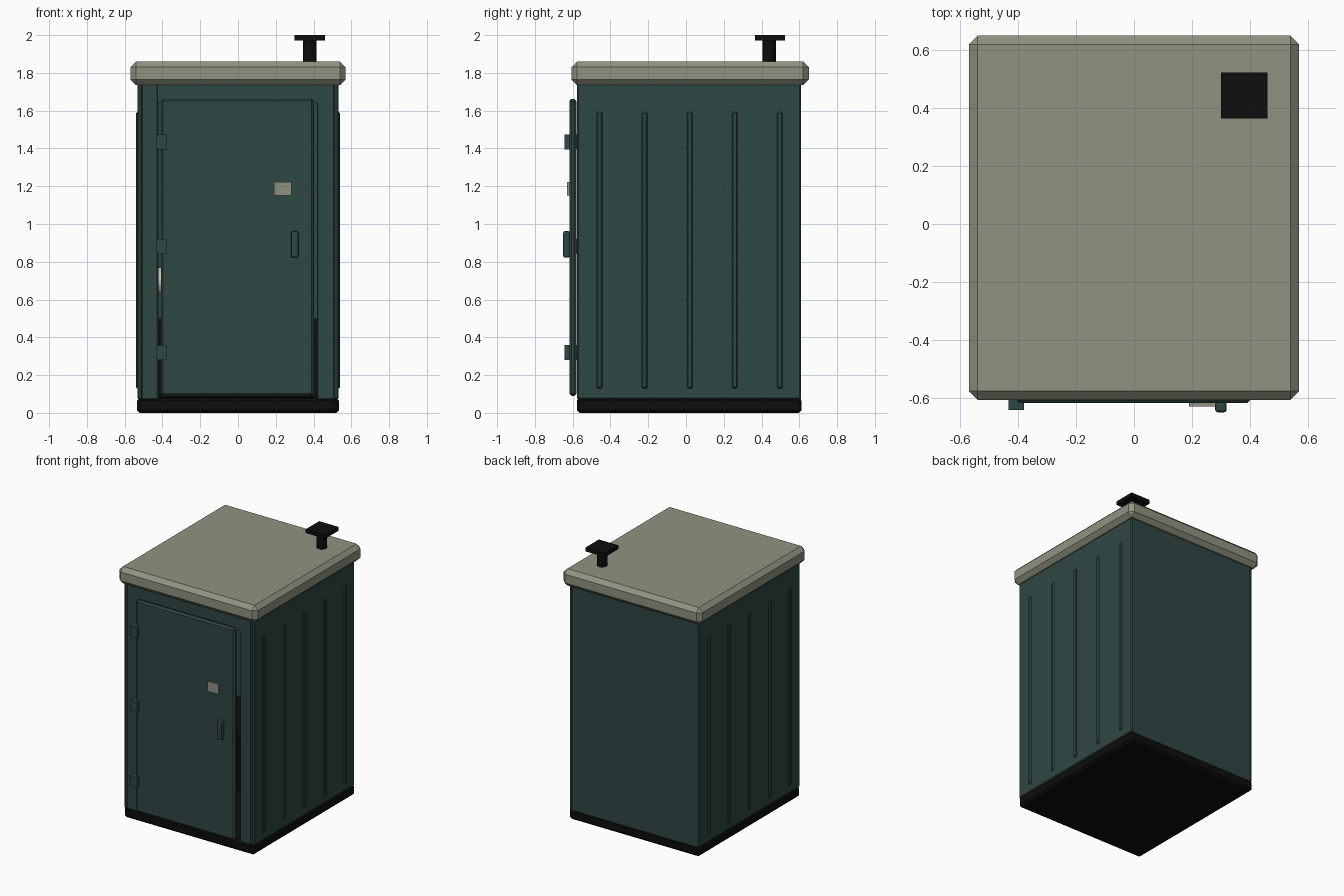
import bpy, math

if "Cube" in bpy.data.objects:
    bpy.data.objects.remove(bpy.data.objects["Cube"])


def material(name, rgb):
    m = bpy.data.materials.new(name)
    m.diffuse_color = (*rgb, 1)
    m.use_nodes = True
    m.node_tree.nodes["Principled BSDF"].inputs["Base Color"].default_value = m.diffuse_color
    return m


TEAL = material("dark teal plastic", (0.028, 0.063, 0.057))
BEIGE = material("grey beige plastic", (0.28, 0.29, 0.22))
BLACK = material("black plastic", (0.004, 0.004, 0.004))
PAPER = material("off white paper", (0.6, 0.56, 0.48))


def box(name, x, y, z, mat, bevel=0, segments=1):
    """Box from (min, max) ranges with optional chamfered edges."""
    bpy.ops.mesh.primitive_cube_add(size=1, location=[(a + b) / 2 for a, b in (x, y, z)])
    o = bpy.context.object
    o.name = name
    o.scale = [b - a for a, b in (x, y, z)]
    bpy.ops.object.transform_apply(location=False, rotation=False, scale=True)
    o.data.materials.append(mat)
    if bevel:
        b = o.modifiers.new("bevel", 'BEVEL')
        b.width, b.segments = bevel, segments
    return o


def side_pair(name, x, y, z, mat, bevel=0):
    """The same box on the right and the left."""
    box(name + "_right", x, y, z, mat, bevel)
    box(name + "_left", (-x[1], -x[0]), y, z, mat, bevel)


# Base and roof
box("base", (-0.535, 0.535), (-0.578, 0.612), (0, 0.08), BLACK, 0.015)
box("roof", (-0.57, 0.57), (-0.607, 0.65), (1.735, 1.86), BEIGE, 0.03)

# Shell walls
side_pair("side_wall", (0.505, 0.533), (-0.578, 0.61), (0.07, 1.75), TEAL, 0.008)
box("back_wall", (-0.52, 0.52), (0.58, 0.608), (0.07, 1.75), TEAL)
box("front_post_right", (0.418, 0.512), (-0.575, -0.545), (0.07, 1.75), TEAL, 0.006)
box("front_post_left", (-0.512, -0.422), (-0.575, -0.545), (0.07, 1.75), TEAL, 0.006)
box("door_header", (-0.43, 0.43), (-0.574, -0.545), (1.64, 1.75), TEAL)

# Vertical ribs on both sides
for i in range(5):
    yc = -0.458 + i * 0.2385
    side_pair(f"side_rib_{i + 1}", (0.52, 0.541), (yc - 0.015, yc + 0.015),
              (0.13, 1.592), TEAL, 0.006)

# Door with hinges, handle and plate
box("door", (-0.408, 0.402), (-0.618, -0.58), (0.09, 1.662), TEAL, 0.012)
for i, zc in enumerate((0.32, 0.88, 1.435)):
    box(f"hinge_{i + 1}", (-0.434, -0.379), (-0.642, -0.574), (zc - 0.04, zc + 0.04), TEAL)
box("handle", (0.28, 0.32), (-0.65, -0.615), (0.822, 0.962), TEAL, 0.009, 2)
box("door_plate", (0.19, 0.282), (-0.63, -0.615), (1.15, 1.222), BEIGE)

# Vent pipe with square cap
bpy.ops.mesh.primitive_cylinder_add(vertices=12, radius=0.036, depth=0.16, location=(0.38, 0.44, 1.905))
pipe = bpy.context.object
pipe.name = "vent_pipe"
pipe.data.materials.append(BLACK)
bpy.ops.object.shade_smooth_by_angle(angle=math.radians(40))
box("vent_cap", (0.3, 0.46), (0.365, 0.523), (1.972, 2.0), BLACK)

# Interior seen through the door gaps
box("tank_bench", (-0.5, 0.5), (0.08, 0.58), (0.07, 0.5), BLACK, 0.015)
bpy.ops.mesh.primitive_cylinder_add(vertices=16, radius=0.07, depth=0.1, location=(-0.45, 0.0, 0.7),
                                    rotation=(0, math.pi / 2, 0))
roll = bpy.context.object
roll.name = "paper_roll"
roll.data.materials.append(PAPER)
